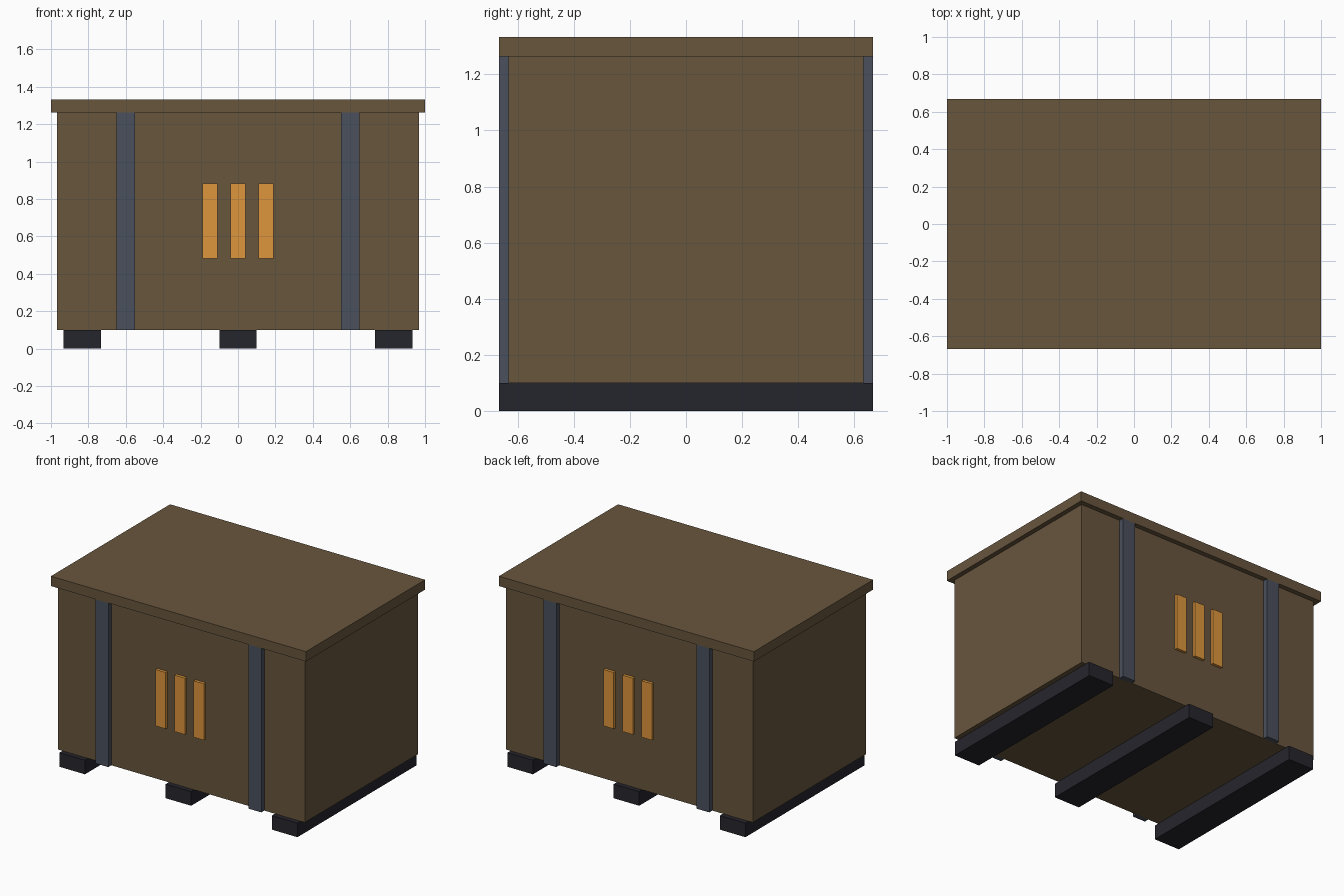
import bpy
import bmesh
from mathutils import Vector

if "Cube" in bpy.data.objects:
    bpy.data.objects.remove(bpy.data.objects["Cube"])


def material(name, rgb):
    m = bpy.data.materials.new(name)
    m.diffuse_color = (*rgb, 1.0)
    m.use_nodes = True
    m.node_tree.nodes["Principled BSDF"].inputs["Base Color"].default_value = m.diffuse_color
    return m


WOOD = material("wood", (0.138, 0.093, 0.048))
STEEL = material("steel", (0.069, 0.080, 0.107))
DARK = material("dark_runner", (0.0185, 0.0185, 0.026))
AMBER = material("amber", (0.73, 0.305, 0.045))


def box(name, lo, hi, mat):
    """Axis-aligned box between two corners."""
    lo, hi = Vector(lo), Vector(hi)
    bm = bmesh.new()
    bmesh.ops.create_cube(bm, size=1)
    bmesh.ops.scale(bm, vec=hi - lo, verts=bm.verts)
    mesh = bpy.data.meshes.new(name)
    bm.to_mesh(mesh)
    bm.free()
    mesh.materials.append(mat)
    obj = bpy.data.objects.new(name, mesh)
    obj.location = (lo + hi) / 2
    bpy.context.collection.objects.link(obj)
    return obj


HALF_Y, BODY_Y = 0.667, 0.633     # outer and body half depth
BASE, RIM, TOP = 0.10, 1.263, 1.333

# Crate body and overhanging lid
box("body", (-0.967, -BODY_Y, BASE), (0.967, BODY_Y, RIM), WOOD)
box("lid", (-1, -HALF_Y, RIM), (1, HALF_Y, TOP), WOOD)

# Runners under the crate
for side, x in (("left", -0.833), ("middle", 0), ("right", 0.833)):
    box(f"{side}_runner", (x - 0.1, -HALF_Y, 0), (x + 0.1, HALF_Y, BASE), DARK)

# Straps and marker bars, repeated on front and back
for face, s in (("front", -1), ("back", 1)):
    def slab(name, x, half, depth, z0, z1, mat):
        y0, y1 = sorted((s * (BODY_Y - 0.01), s * (BODY_Y + depth)))
        box(f"{face}_{name}", (x - half, y0, z0), (x + half, y1, z1), mat)

    for side, x in (("left", -0.6), ("right", 0.6)):
        slab(f"{side}_strap", x, 0.05, HALF_Y - BODY_Y, BASE, RIM, STEEL)
    for i, x in enumerate((-0.15, 0, 0.15)):
        slab(f"marker_bar_{i + 1}", x, 0.04, 0.02, 0.483, 0.883, AMBER)
